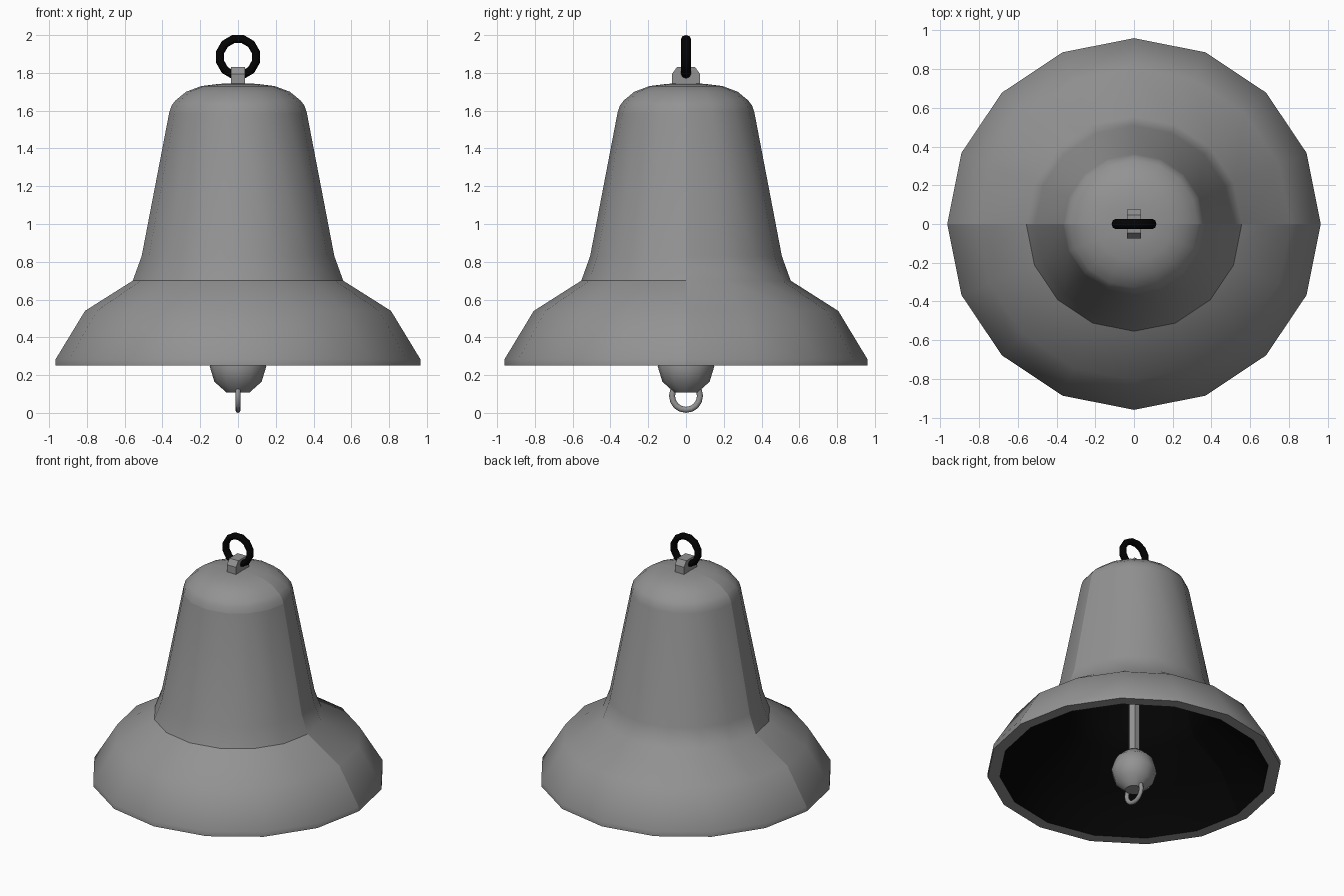
import bpy, bmesh, math
from mathutils import Vector

if "Cube" in bpy.data.objects:
    bpy.data.objects.remove(bpy.data.objects["Cube"])


def material(name, v):
    m = bpy.data.materials.new(name)
    m.diffuse_color = (v, v, v, 1)
    m.use_nodes = True
    m.node_tree.nodes["Principled BSDF"].inputs["Base Color"].default_value = m.diffuse_color
    return m


METAL = material("grey metal", 0.29)
BLACK = material("black metal", 0.001)


def finish(bm, name, mats, smooth=True):
    bmesh.ops.remove_doubles(bm, verts=bm.verts, dist=0.0005)
    bmesh.ops.recalc_face_normals(bm, faces=bm.faces)
    for f in bm.faces:
        f.smooth = smooth
    me = bpy.data.meshes.new(name)
    bm.to_mesh(me)
    bm.free()
    for m in mats:
        me.materials.append(m)
    ob = bpy.data.objects.new(name, me)
    bpy.context.collection.objects.link(ob)
    return ob


def lathe(profile, n, black_from=999, depth=1.0):
    """Turn (radius, z) points around z; strips from black_from on use slot 1."""
    bm = bmesh.new()
    rings = [[bm.verts.new((r * math.cos(2 * math.pi * k / n),
                            r * depth * math.sin(2 * math.pi * k / n), z)) for k in range(n)]
             for r, z in profile]
    for i in range(len(rings) - 1):
        a, b = rings[i], rings[i + 1]
        for k in range(n):
            j = (k + 1) % n
            f = bm.faces.new((a[k], a[j], b[j], b[k]))
            f.material_index = 1 if i >= black_from else 0
    bmesh.ops.remove_doubles(bm, verts=bm.verts, dist=0.0005)
    return bm


def ring(name, major, minor, thick, z, n, m, flat, side, mat, offset=0.0):
    """Torus standing upright in the plane of `flat` and z."""
    bm = bmesh.new()
    flat, side = Vector(flat), Vector(side)
    loops = []
    for i in range(n):
        a = 2 * math.pi * (i + offset) / n
        out = flat * math.cos(a) + Vector((0, 0, math.sin(a)))
        loops.append([bm.verts.new(Vector((0, 0, z)) + out * (major + minor * math.cos(t))
                                   + side * thick * math.sin(t))
                      for t in (2 * math.pi * k / m for k in range(m))])
    for i in range(n):
        a, b = loops[i], loops[(i + 1) % n]
        for k in range(m):
            j = (k + 1) % m
            bm.faces.new((a[k], b[k], b[j], a[j]))
    return finish(bm, name, [mat])


# Bell shell: grey outside and rim; the black inside is a narrower copy of the outside
outer = [(0, 1.746), (0.10, 1.742), (0.195, 1.73), (0.275, 1.70), (0.33, 1.655),
         (0.352, 1.627), (0.364, 1.59), (0.51, 0.83), (0.557, 0.70), (0.81, 0.54),
         (0.965, 0.285), (0.965, 0.25)]
inner = [(r * 0.917, z - (0.004 if z > 0.26 else 0)) for r, z in reversed(outer)]
bm = lathe(outer + inner, 16, len(outer), depth=0.995)
for e in bm.edges:
    a, b = (v.co for v in e.verts)
    mid = (a + b) / 2
    level = abs(a.z - b.z) < 0.001
    if level and a.z < 0.251:                                   # rim
        e.smooth = False
    elif level and mid.y < 0 and (abs(a.z - 0.70) < 0.003 or abs(a.z - 1.59) < 0.003):
        e.smooth = False                                        # front creases
    elif max(abs(a.y), abs(b.y)) < 0.001:                       # side seams
        e.smooth = False
finish(bm, "bell_shell", [METAL, BLACK])

# Clapper: rod, flat-bottomed ball and pull ring
finish(lathe([(0, 1.735), (0.04, 1.735), (0.04, 0.36), (0, 0.36)], 6),
       "clapper_rod", [METAL], smooth=False)
bm = lathe([(0, 0.393), (0.06, 0.388), (0.125, 0.33), (0.15, 0.247),
            (0.125, 0.165), (0.06, 0.107), (0, 0.107)], 12)
for e in bm.edges:
    if all(abs(v.co.z - 0.107) < 0.001 and v.co.length > 0.115 for v in e.verts):
        e.smooth = False
finish(bm, "clapper_ball", [METAL])
ring("clapper_pull_ring", 0.074, 0.016, 0.014, 0.09, 16, 8, (0, 1, 0), (1, 0, 0), METAL)

# Hanger bracket on the crown: chamfered plate extruded along x
bm = bmesh.new()
outline = [(-0.074, 1.73), (0.074, 1.73), (0.074, 1.795),
           (0.047, 1.832), (-0.047, 1.832), (-0.074, 1.795)]
ends = [[bm.verts.new((x, y, z)) for y, z in outline] for x in (-0.036, 0.036)]
for end in ends:
    bm.faces.new(end)
for k in range(6):
    j = (k + 1) % 6
    bm.faces.new((ends[0][k], ends[0][j], ends[1][j], ends[1][k]))
finish(bm, "hanger_bracket", [METAL], smooth=False)

# Black hanging ring
ring("hanging_ring", 0.098, 0.022, 0.027, 1.884, 12, 8, (1, 0, 0), (0, 1, 0), BLACK, 0.5)
